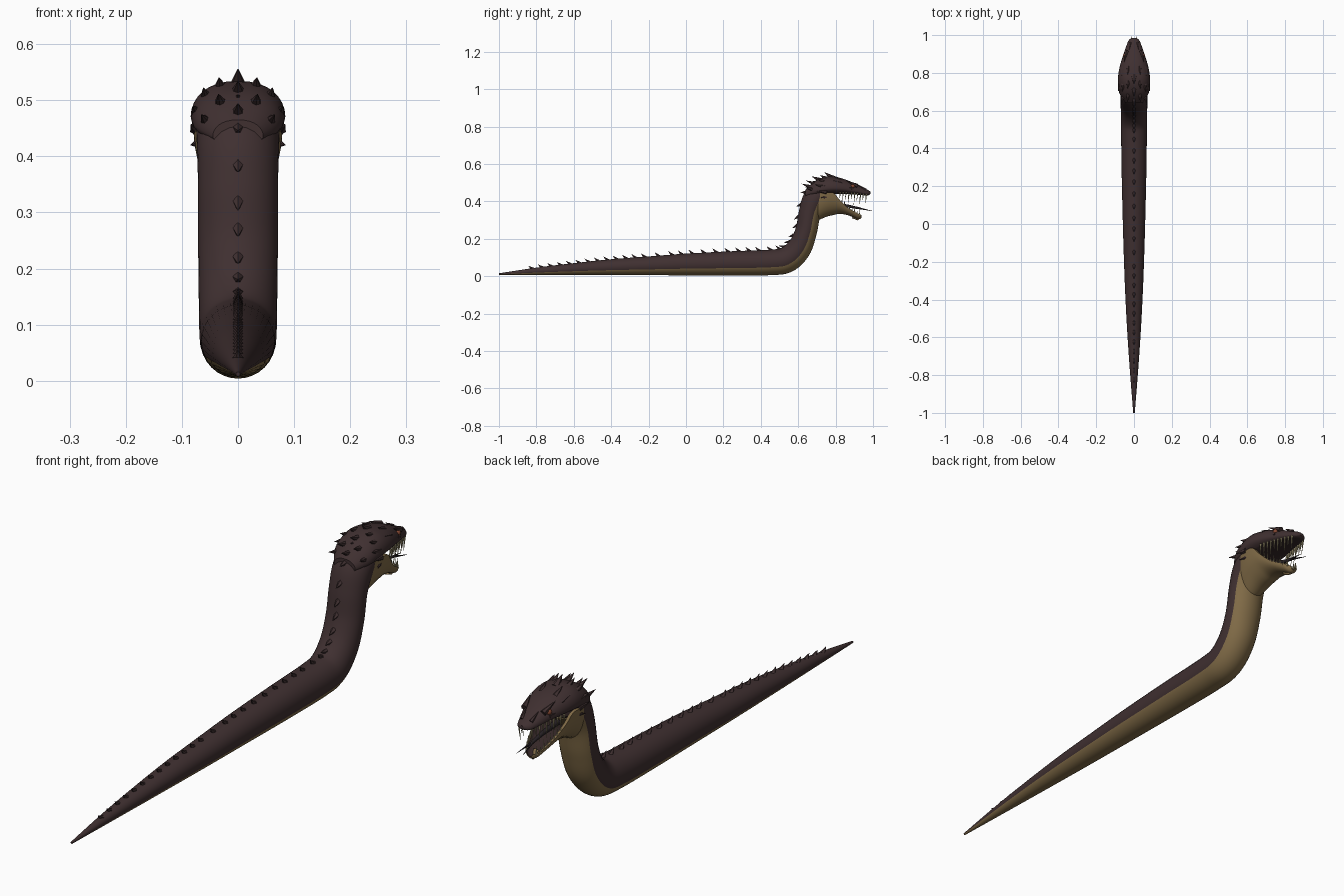
import bpy, bmesh, math
from mathutils import Vector

if "Cube" in bpy.data.objects:
    bpy.data.objects.remove(bpy.data.objects["Cube"])


def material(name, rgb):
    m = bpy.data.materials.new(name)
    m.diffuse_color = (*rgb, 1)
    m.use_nodes = True
    m.node_tree.nodes["Principled BSDF"].inputs["Base Color"].default_value = m.diffuse_color
    return m


HIDE = material("dark hide", (0.05, 0.029, 0.03))
BELLY = material("tan belly", (0.215, 0.145, 0.062))
MOUTH = material("mouth lining", (0.035, 0.02, 0.02))
TOOTH = material("tooth ivory", (0.42, 0.36, 0.2))
EYE = material("eye red", (0.22, 0.06, 0.03))
TONGUE = material("tongue black", (0.02, 0.015, 0.018))


def finish(name, bm, mats, angle=45):
    bmesh.ops.recalc_face_normals(bm, faces=bm.faces)
    me = bpy.data.meshes.new(name)
    bm.to_mesh(me)
    bm.free()
    for m in mats:
        me.materials.append(m)
    ob = bpy.data.objects.new(name, me)
    bpy.context.collection.objects.link(ob)
    bpy.ops.object.select_all(action='DESELECT')
    ob.select_set(True)
    bpy.context.view_layer.objects.active = ob
    bpy.ops.object.shade_smooth_by_angle(angle=math.radians(angle))
    return ob


def loft(name, rings, mats, rule):
    """Skin closed rings; rule(ring, segment) gives the material index."""
    bm = bmesh.new()
    vs = [[bm.verts.new(p) for p in r] for r in rings]
    n = len(rings[0])
    for i in range(len(vs) - 1):
        for j in range(n):
            k = (j + 1) % n
            f = bm.faces.new((vs[i][j], vs[i][k], vs[i + 1][k], vs[i + 1][j]))
            f.material_index = rule(i, j)
    bm.faces.new(vs[0]).material_index = rule(0, n // 4)
    bm.faces.new(vs[-1]).material_index = rule(len(vs) - 2, n // 4)
    return finish(name, bm, mats)


def spike(bm, base, tip, r1, r2=0.0, seg=6):
    base, tip = Vector(base), Vector(tip)
    d = tip - base
    mat = d.to_track_quat('Z', 'Y').to_matrix().to_4x4()
    mat.translation = (base + tip) / 2
    bmesh.ops.create_cone(bm, cap_ends=True, segments=seg, radius1=r1, radius2=r2,
                          depth=d.length, matrix=mat)


def smooth_rows(rows, steps):
    """Catmull-Rom through rows of numbers."""
    out = []
    for i in range(len(rows) - 1):
        a, b, c, d = (rows[max(0, min(len(rows) - 1, i + k))] for k in (-1, 0, 1, 2))
        for s in range(steps):
            t = s / steps
            out.append([0.5 * (2 * q + (r - p) * t + (2 * p - 5 * q + 4 * r - u) * t * t
                               + (3 * q - p - 3 * r + u) * t ** 3)
                        for p, q, r, u in zip(a, b, c, d)])
    return out + [list(rows[-1])]


def at(rows, y):
    """Interpolate a row at position y."""
    for a, b in zip(rows, rows[1:]):
        if a[0] <= y <= b[0]:
            t = (y - a[0]) / (b[0] - a[0])
            return [p + (q - p) * t for p, q in zip(a, b)]
    return rows[-1]


N = 32
ANG = [2 * math.pi * j / N for j in range(N)]
mid_sin = lambda j: math.sin(2 * math.pi * (j + 0.5) / N)

# Body and neck: y, z, half width, half height
path = smooth_rows([
    (-1, .012, .004, .004), (-.8, .027, .02, .019), (-.6, .039, .034, .031),
    (-.4, .049, .045, .042), (-.2, .056, .053, .05), (0, .063, .059, .058),
    (.25, .069, .065, .065), (.45, .074, .068, .068), (.54, .089, .069, .069),
    (.605, .15, .07, .065), (.642, .24, .071, .058), (.662, .34, .071, .059),
    (.69, .41, .073, .066), (.735, .45, .073, .062), (.775, .455, .062, .05)], 8)
frames = []
for i, (y, z, rx, rz) in enumerate(path):
    a, b = path[max(i - 1, 0)], path[min(i + 1, len(path) - 1)]
    t = Vector((0, b[0] - a[0], b[1] - a[1])).normalized()
    frames.append((Vector((0, y, z)), t, Vector((0, -t.z, t.y)), rx, rz))
rings = [[c + Vector((rx * math.cos(a), 0, 0)) + n * rz * math.sin(a) for a in ANG]
         for c, t, n, rx, rz in frames]
last = len(rings) - 7
loft("body", rings, [HIDE, BELLY, MOUTH],
     lambda i, j: 2 if i > last else int(mid_sin(j) < -0.45))

# Row of small spines down the back, leaning to the tail
bm = bmesh.new()
run = 0.0
for f, g in zip(frames[:-10], frames[1:]):
    run += (g[0] - f[0]).length
    if run > 0.05 and g[0].y > -.84:
        run = 0.0
        c, t, n, rx, rz = g
        h = .012 + .008 * min(1, rz / .06)
        top = c + n * rz
        spike(bm, top - n * .006 + t * .008, top + n * h - t * .014, .011, seg=5)
finish("back_spines", bm, [HIDE], 25)

# Upper head: y, bottom, top, half width
head = smooth_rows([
    (.64, .42, .465, .045), (.69, .425, .51, .076), (.75, .435, .533, .084),
    (.80, .44, .53, .082), (.85, .44, .518, .071), (.90, .437, .497, .055),
    (.95, .433, .472, .038), (.975, .433, .46, .026), (.986, .44, .452, .01)], 4)


def head_ring(y, zb, zt, hw):
    zm = zb + .35 * (zt - zb)
    return [Vector((hw * math.copysign(abs(math.cos(a)) ** .85, math.cos(a)), y,
                    zm + math.sin(a) * ((zt - zm) if math.sin(a) > 0 else (zm - zb))))
            for a in ANG]


loft("upper_head", [head_ring(*r) for r in head], [HIDE, MOUTH],
     lambda i, j: int(mid_sin(j) < -0.7))

# Lower jaw and cheeks, a hollow trough: y, rim, bottom, half width
jaw = smooth_rows([
    (.68, .41, .285, .055), (.71, .44, .30, .072), (.75, .448, .318, .079),
    (.79, .445, .328, .078), (.82, .41, .334, .069), (.86, .37, .328, .053),
    (.90, .346, .313, .039), (.925, .333, .305, .028), (.938, .326, .312, .012)], 4)


def jaw_ring(y, zt, zb, hw):
    outer = [math.pi + math.pi * k / 16 for k in range(17)]
    return ([Vector((hw * math.cos(a), y, zt + (zt - zb) * math.sin(a))) for a in outer]
            + [Vector((.84 * hw * math.cos(a), y, zt + .68 * (zt - zb) * math.sin(a)))
               for a in reversed(outer)])


loft("lower_jaw", [jaw_ring(*r) for r in jaw], [BELLY, MOUTH],
     lambda i, j: int(18 <= j <= 31))

# Chin knob and throat bulge
bm = bmesh.new()
spike(bm, (0, .895, .322), (0, .922, .302), .014, .004, 8)
finish("chin_knob", bm, [BELLY])

# Crest horns and brow ridges: base and tip on one side, mirrored
bm = bmesh.new()
horns = [((.0, .785, .522), (0, .74, .557), .017), ((.03, .765, .515), (.034, .715, .541), .016),
         ((.054, .755, .498), (.062, .70, .523), .016), ((.07, .75, .475), (.08, .69, .49), .015),
         ((.074, .75, .45), (.085, .70, .455), .013), ((.0, .725, .51), (0, .67, .535), .015),
         ((.03, .70, .49), (.035, .64, .512), .014), ((.055, .69, .46), (.066, .635, .475), .013),
         ((.0, .67, .475), (0, .618, .495), .013), ((.065, .76, .425), (.085, .72, .42), .012),
         ((.03, .83, .512), (.034, .79, .537), .012), ((.055, .83, .495), (.066, .785, .513), .013),
         ((.04, .915, .483), (.053, .855, .513), .012), ((.05, .895, .468), (.07, .84, .474), .009),
         ((.02, .96, .462), (.026, .92, .49), .008)]
for b, t, r in horns:
    for s in ((1, -1) if b[0] else (1,)):
        spike(bm, (s * b[0], b[1], b[2]), (s * t[0], t[1], t[2]), r, 0, 6)
finish("crest_horns", bm, [HIDE], 25)

# Eyes
bm = bmesh.new()
for s in (1, -1):
    d = bmesh.ops.create_uvsphere(bm, u_segments=16, v_segments=10, radius=.011)
    bmesh.ops.translate(bm, verts=d["verts"], vec=(s * .047, .892, .481))
finish("eyes", bm, [EYE])

# Needle teeth of both jaws
bm = bmesh.new()
for s in (1, -1):
    for k in range(10):
        y = .825 + .0155 * k
        _, zb, zt, hw = at(head, y)
        n = .035 + .022 * (k % 2) * (1 if k > 2 else .5)
        spike(bm, (s * hw * .84, y, zb + .01), (s * hw * .78, y - .006, zb - n), .0042, 0, 5)
    for k in range(8):
        y = .835 + .0135 * k
        _, zt, zb, hw = at(jaw, y)
        n = .02 + .014 * (k % 2)
        spike(bm, (s * hw * .9, y, zt - .006), (s * hw * .85, y - .002, zt + n), .0038, 0, 5)
finish("teeth", bm, [TOOTH])

# Forked tongue
bm = bmesh.new()
spike(bm, (0, .77, .385), (0, .87, .375), .012, .008, 8)
spike(bm, (0, .868, .375), (0, .935, .362), .008, .005, 8)
for s in (1, -1):
    spike(bm, (s * .002, .93, .363), (s * .014, 1.0, .348), .0045, .0005, 6)
finish("tongue", bm, [TONGUE])
